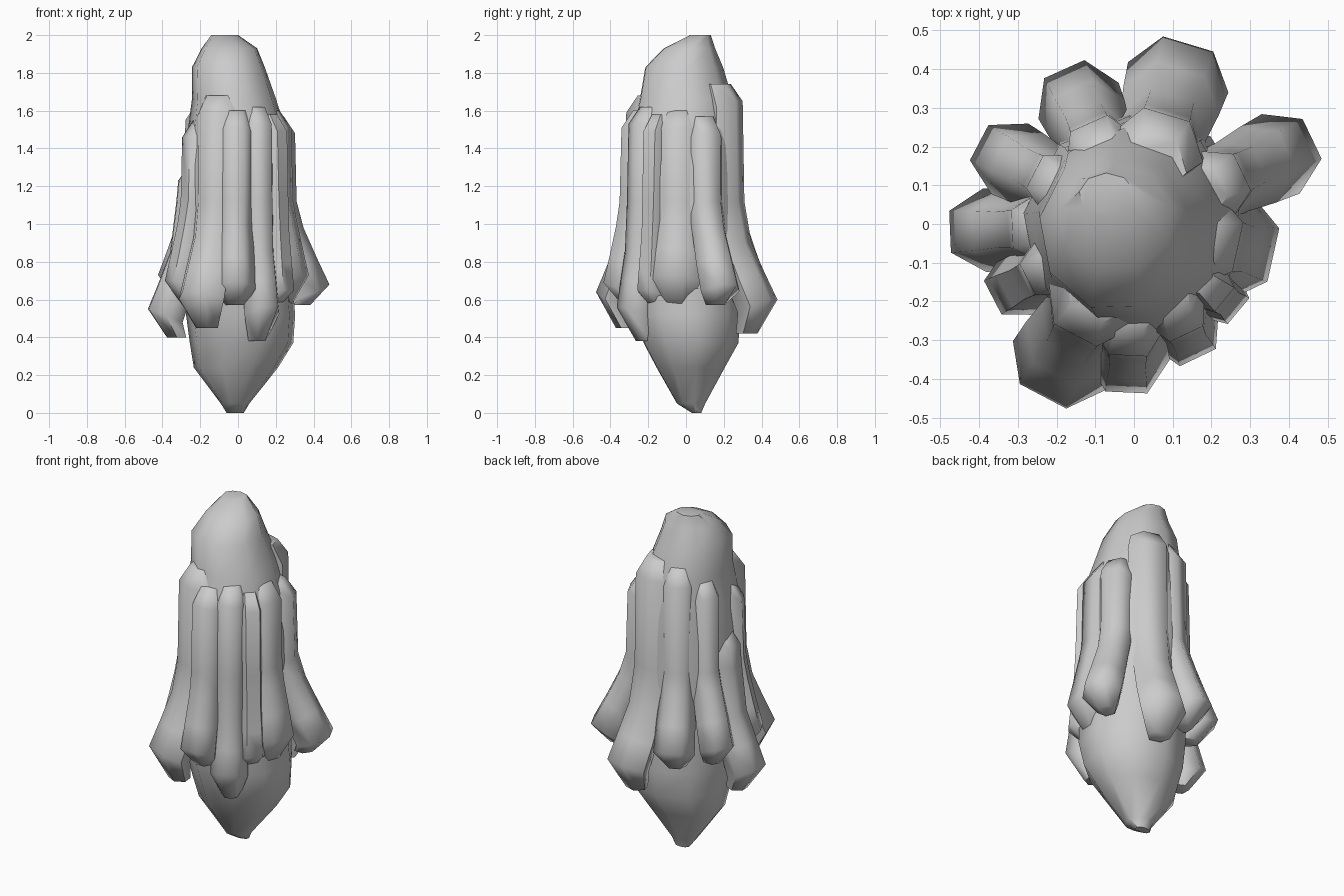
import bpy, bmesh
from math import sin, cos, pi
from mathutils import Vector

def loft(name, rings, angle):
    bm = bmesh.new()
    vs = [[bm.verts.new(p) for p in r] for r in rings]
    n = len(vs[0])
    for a, b in zip(vs, vs[1:]):
        for i in range(n):
            j = (i + 1) % n
            bm.faces.new((a[i], a[j], b[j], b[i]))
    bm.faces.new(vs[0])
    bm.faces.new(vs[-1])
    bmesh.ops.recalc_face_normals(bm, faces=bm.faces[:])
    me = bpy.data.meshes.new(name)
    bm.to_mesh(me)
    bm.free()
    ob = bpy.data.objects.new(name, me)
    bpy.context.collection.objects.link(ob)
    bpy.ops.object.select_all(action='DESELECT')
    ob.select_set(True)
    bpy.context.view_layer.objects.active = ob
    bpy.ops.object.shade_smooth_by_angle(angle=angle)
    return ob

# Core body: height, x range, y range of each ring
core = [
    (0.0, -0.06, 0.03, 0.03, 0.08),
    (0.05, -0.09, 0.06, -0.05, 0.10),
    (0.24, -0.23, 0.21, -0.16, 0.20),
    (0.37, -0.25, 0.29, -0.23, 0.27),
    (0.52, -0.27, 0.30, -0.28, 0.28),
    (0.75, -0.28, 0.28, -0.30, 0.28),
    (1.30, -0.28, 0.27, -0.30, 0.27),
    (1.50, -0.26, 0.25, -0.29, 0.26),
    (1.66, -0.24, 0.20, -0.25, 0.24),
    (1.83, -0.24, 0.14, -0.22, 0.19),
    (1.93, -0.19, 0.10, -0.12, 0.15),
    (2.0, -0.14, 0.00, 0.02, 0.13),
]
N = 9
rings = []
for z, x0, x1, y0, y1 in core:
    rings.append([((x0 + x1) / 2 + (x1 - x0) / 2 * 1.03 * cos(2 * pi * i / N + 0.2),
                   (y0 + y1) / 2 + (y1 - y0) / 2 * 1.03 * sin(2 * pi * i / N + 0.2), z)
                  for i in range(N)])
loft("core_body", rings, 0.75)

# Hanging arms: tip x, tip y, base radius, half width, top z, tip z, bottom z
arms = [
    (0.14, 0.465, 0.305, 0.125, 1.74, 0.60, 0.42),
    (0.46, 0.22, 0.32, 0.105, 1.57, 0.68, 0.57),
    (0.36, -0.08, 0.285, 0.130, 1.60, 0.73, 0.55),
    (0.165, -0.345, 0.325, 0.095, 1.62, 0.56, 0.38),
    (-0.02, -0.435, 0.35, 0.100, 1.60, 0.69, 0.57),
    (-0.235, -0.445, 0.335, 0.125, 1.68, 0.64, 0.45),
    (-0.365, -0.19, 0.32, 0.090, 1.55, 0.70, 0.56),
    (-0.475, -0.02, 0.325, 0.100, 1.32, 0.55, 0.40),
    (-0.40, 0.21, 0.30, 0.095, 1.64, 0.73, 0.60),
    (-0.18, 0.40, 0.295, 0.105, 1.72, 0.71, 0.58),
    (0.27, -0.225, 0.315, 0.080, 1.58, 0.65, 0.55),
]
for k, (tx, ty, rb, w, zt, zm, zb) in enumerate(arms):
    tip = Vector((tx, ty, 0))
    R = tip.length
    d = tip.normalized()
    t = Vector((-d.y, d.x, 0))
    dr = R - rb
    # outer radius, height, half width, half depth, tilt of each ring
    prof = [
        (rb - 0.07, zt, w * 0.7, 0.07, 0.0),
        (rb - 0.01, zt - 0.09, w * 0.95, 0.09, 0.3),
        (rb, 1.12, w * 0.92, 0.09, 0.05),
        (rb + dr * 0.22, zm + 0.30, w * 0.88, 0.085, 0.2),
        (rb + dr * 0.62, zm + 0.14, w * 0.98, 0.085, 0.4),
        (R, zm, w * 1.03, 0.09, 0.4),
        (R - 0.10, zb, w * 0.5, 0.05, 0.0),
    ]
    rings = []
    for ro, z, hw, dep, tilt in prof:
        ring = []
        for i in range(6):
            a = 2 * pi * i / 6 + pi / 6
            u, v = cos(a) * 1.15, sin(a)
            p = d * (ro - dep + dep * u) + t * (hw * v * 1.05)
            p.z = z + tilt * dep * (u - 1)
            ring.append(p)
        rings.append(ring)
    loft("hanging_arm_%02d" % (k + 1), rings, 1.1)
